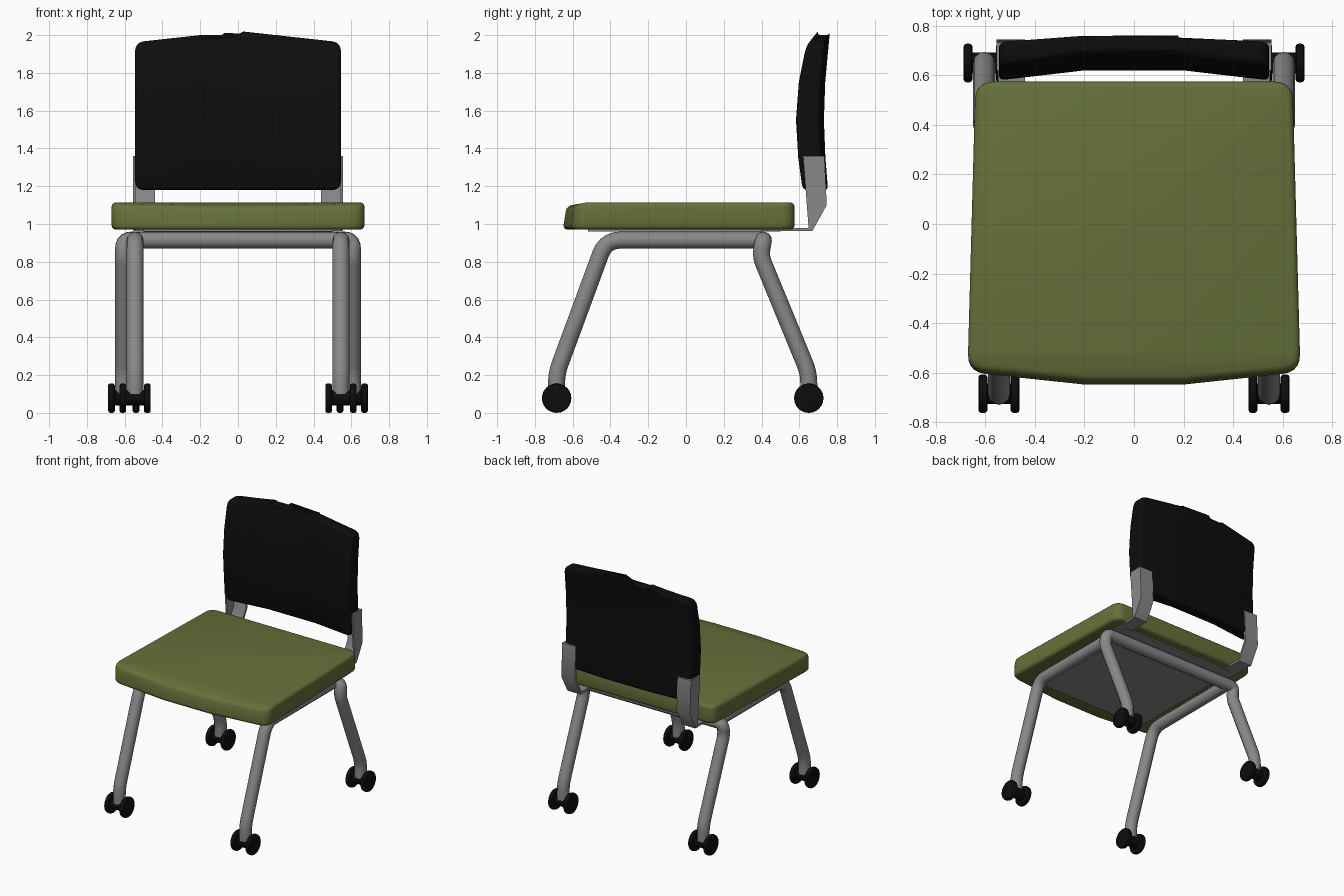
import bpy, bmesh, math
from mathutils import Vector, Matrix

cube = bpy.data.objects.get("Cube")
if cube:
    bpy.data.objects.remove(cube, do_unlink=True)


def material(name, color):
    m = bpy.data.materials.new(name)
    m.use_nodes = True
    rgba = (*color, 1)
    m.diffuse_color = rgba
    m.node_tree.nodes["Principled BSDF"].inputs["Base Color"].default_value = rgba
    return m


GREEN = material("olive fabric", (0.13, 0.165, 0.042))
BLACK = material("black plastic", (0.004, 0.004, 0.004))
GREY = material("grey metal", (0.25, 0.25, 0.25))


def finish(name, data, mat, bevel=0, segments=2):
    """Link an object, bake its modifiers and smooth its soft edges."""
    obj = bpy.data.objects.new(name, data)
    bpy.context.collection.objects.link(obj)
    data.materials.append(mat)
    if bevel:
        mod = obj.modifiers.new("bevel", "BEVEL")
        mod.width, mod.segments = bevel, segments
        mod.limit_method, mod.angle_limit = "ANGLE", math.radians(40)
    bpy.ops.object.select_all(action="DESELECT")
    obj.select_set(True)
    bpy.context.view_layer.objects.active = obj
    bpy.ops.object.convert(target="MESH")
    bpy.ops.object.shade_smooth_by_angle(angle=math.radians(35))
    return obj


def from_bmesh(name, bm, mat, **kw):
    bmesh.ops.recalc_face_normals(bm, faces=bm.faces)
    mesh = bpy.data.meshes.new(name)
    bm.to_mesh(mesh)
    bm.free()
    return finish(name, mesh, mat, **kw)


def rounded(points, radius, closed, steps=5):
    """Replace path corners by short curves."""
    pts = [Vector(p) for p in points]
    out = []
    for i, p in enumerate(pts):
        if not closed and i in (0, len(pts) - 1):
            out.append(p)
            continue
        a, b = pts[i - 1] - p, pts[(i + 1) % len(pts)] - p
        if a.angle(b) > math.radians(165):
            out.append(p)
            continue
        r = min(radius, a.length * 0.48, b.length * 0.48)
        a, b = p + a.normalized() * r, p + b.normalized() * r
        for k in range(steps + 1):
            t = k / steps
            out.append(a * (1 - t) ** 2 + p * 2 * t * (1 - t) + b * t * t)
    return out


def prism(points, offset):
    bm = bmesh.new()
    face = bm.faces.new([bm.verts.new(p) for p in points])
    new = bmesh.ops.extrude_face_region(bm, geom=[face])["geom"]
    verts = [v for v in new if isinstance(v, bmesh.types.BMVert)]
    bmesh.ops.translate(bm, verts=verts, vec=offset)
    return bm


def cut(bm, co, normal):
    geom = bm.verts[:] + bm.edges[:] + bm.faces[:]
    bmesh.ops.bisect_plane(bm, geom=geom, plane_co=co, plane_no=normal)


def lerp(table, t):
    """Piecewise linear lookup."""
    for (t0, v0), (t1, v1) in zip(table, table[1:]):
        if t <= t1:
            break
    return v0 + (v1 - v0) * (t - t0) / (t1 - t0)


def tube(name, points):
    curve = bpy.data.curves.new(name, "CURVE")
    curve.dimensions = "3D"
    curve.bevel_depth, curve.bevel_resolution = 0.045, 4
    curve.use_fill_caps = True
    path = rounded(points, 0.08, False)
    spline = curve.splines.new("POLY")
    spline.points.add(len(path) - 1)
    for sp, p in zip(spline.points, path):
        sp.co = (*p, 1)
    return finish(name, curve, GREY)


def cylinder(name, center, radius, width, bevel):
    bm = bmesh.new()
    bmesh.ops.create_cone(bm, cap_ends=True, segments=24, radius1=radius,
                          radius2=radius, depth=width,
                          matrix=Matrix.Translation(center) @ Matrix.Rotation(math.pi / 2, 4, "Y"))
    return from_bmesh(name, bm, BLACK, bevel=bevel)


# Seat cushion: tapered outline with a bowed front and a drooping nose
half = [(0.64, 0.575), (0.672, -0.6), (0.2, -0.652)]
outline = half + [(-x, y) for x, y in reversed(half)]
bm = prism(rounded([(x, y, 0.97) for x, y in outline], 0.075, True), (0, 0, 0.145))
cut(bm, (0, -0.52, 0), (0, 1, 0))
for v in bm.verts:
    if v.co.z > 1.1:
        droop = max(0, -0.52 - v.co.y)
        v.co.z -= droop * 0.15
        v.co.y += droop * 0.15
from_bmesh("seat_cushion", bm, GREEN, bevel=0.025, segments=3)

# Seat pan under the cushion
pan = [(0.5, 0.5), (0.5, -0.52), (-0.5, -0.52), (-0.5, 0.5)]
from_bmesh("seat_pan", prism([(x, y, 0.96) for x, y in pan], (0, 0, 0.02)), GREY)

# Backrest: rounded panel bent around the sitter and curved in height
half = [(0.545, 1.18), (0.545, 1.962), (0.2, 2.0)]
outline = half + [(-x, z) for x, z in reversed(half)]
bm = prism(rounded([(x, 0, z) for x, z in outline], 0.05, True), (0, 1, 0))
for x in (-0.2, 0.2):
    cut(bm, (x, 0, 0), (1, 0, 0))
for z in (1.35, 1.55, 1.75, 1.9):
    cut(bm, (0, 0, z), (0, 0, 1))
front = [(1.18, 0.655), (1.35, 0.632), (1.55, 0.62), (1.75, 0.635), (1.9, 0.665), (2.0, 0.692)]
back = [(1.18, 0.752), (1.35, 0.738), (1.55, 0.73), (1.75, 0.737), (2.0, 0.76)]
for v in bm.verts:
    bend = max(0, abs(v.co.x) - 0.2) / 0.345
    if v.co.y < 0.5:
        v.co.y = lerp(front, v.co.z) - 0.04 * bend
    else:
        v.co.y = lerp(back, v.co.z) - 0.02 * bend
from_bmesh("backrest", bm, BLACK, bevel=0.02, segments=3)

# Rear legs and cross bar in one bent tube
leg = [(0.605, 0.65, 0.1), (0.605, 0.65, 0.21), (0.605, 0.395, 0.83), (0.605, 0.41, 0.915)]
tube("rear_leg_frame", leg + [(-x, y, z) for x, y, z in reversed(leg)])

for side, s in (("left", 1), ("right", -1)):
    # Front leg running back into the side rail
    x = 0.545 * s
    tube(f"{side}_front_leg_rail",
         [(x, -0.685, 0.1), (x, -0.685, 0.21), (x, -0.425, 0.915), (x, 0.41, 0.915)])

    # Backrest bracket: pan arm, bent strap and side flange
    arm = [(0.44, 0.4), (0.55, 0.4), (0.55, 0.67), (0.44, 0.67)]
    from_bmesh(f"{side}_pan_arm", prism([(s * x, y, 0.962) for x, y in arm], (0, 0, 0.018)), GREY)
    strap = [(0.67, 0.965), (0.745, 1.1), (0.733, 1.36), (0.713, 1.36), (0.725, 1.1), (0.65, 0.965)]
    from_bmesh(f"{side}_bracket_strap",
               prism([(s * 0.44, y, z) for y, z in strap], (s * 0.112, 0, 0)), GREY)
    flange = [(0.65, 0.965), (0.67, 0.965), (0.745, 1.1), (0.733, 1.36), (0.62, 1.36)]
    from_bmesh(f"{side}_bracket_flange",
               prism([(s * 0.543, y, z) for y, z in flange], (s * 0.013, 0, 0)), GREY)

    # Twin wheel casters
    for end, x, y in (("front", 0.545, -0.685), ("rear", 0.605, 0.65)):
        cylinder(f"{side}_{end}_caster_hub", (s * x, y, 0.08), 0.042, 0.12, 0.004)
        for part, dx in (("inner", -0.065), ("outer", 0.065)):
            cylinder(f"{side}_{end}_{part}_wheel", (s * (x + dx), y, 0.078), 0.078, 0.036, 0.012)
